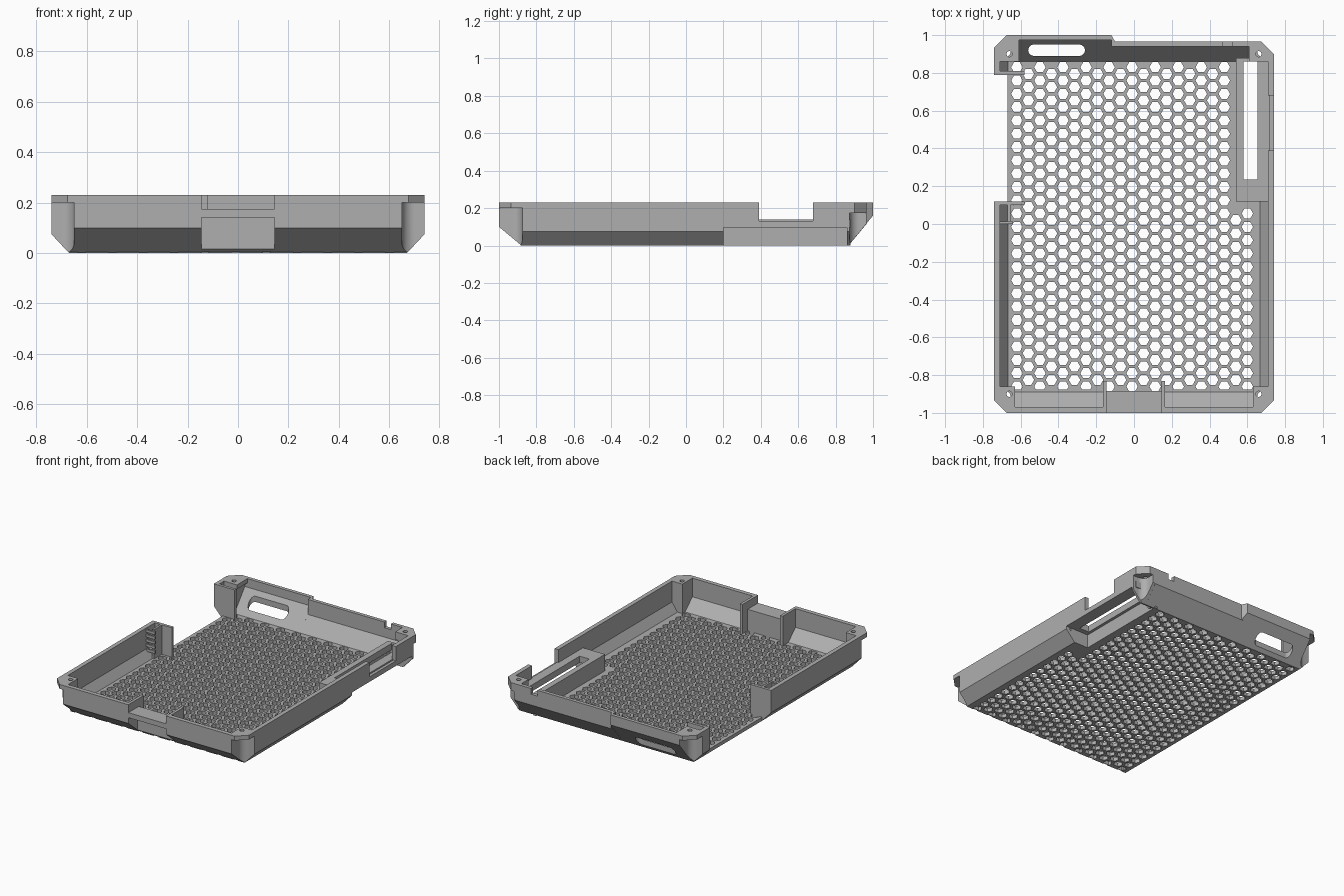
import bpy, bmesh, math
from mathutils import Vector

if "Cube" in bpy.data.objects:
    bpy.data.objects.remove(bpy.data.objects["Cube"])

grey = bpy.data.materials.new("mid grey")
grey.diffuse_color = (0.43, 0.43, 0.43, 1)
grey.use_nodes = True
grey.node_tree.nodes["Principled BSDF"].inputs["Base Color"].default_value = grey.diffuse_color

# Sloped lower edges of the tray: (point, outward normal)
RIGHT = ((0.67, 0, 0), (0.075, 0, -0.07))
LEFT = ((-0.67, 0, 0), (-0.075, 0, -0.07))
FRONT = ((0, -0.88, 0), (0, -0.10, -0.12))
BACK = ((0, 0.87, 0), (0, 0.16, -0.13))


def finish(name, bm, planes=()):
    """Trim by planes, cap the cuts and make an object."""
    for co, no in planes:
        geom = bm.verts[:] + bm.edges[:] + bm.faces[:]
        bmesh.ops.bisect_plane(bm, geom=geom, dist=1e-5, plane_co=co,
                               plane_no=Vector(no).normalized(), clear_outer=True)
        rim = [e for e in bm.edges if e.is_boundary]
        if rim:
            bmesh.ops.holes_fill(bm, edges=rim, sides=0)
    bmesh.ops.recalc_face_normals(bm, faces=bm.faces[:])
    me = bpy.data.meshes.new(name)
    bm.to_mesh(me)
    bm.free()
    me.materials.append(grey)
    ob = bpy.data.objects.new(name, me)
    bpy.context.collection.objects.link(ob)
    return ob


def prism(name, pts, axis, lo, hi, planes=()):
    """Extrude a 2D outline along an axis; outline uses the other two axes in order."""
    bm = bmesh.new()
    put = {'x': lambda a, b: (lo, a, b), 'y': lambda a, b: (a, lo, b),
           'z': lambda a, b: (a, b, lo)}[axis]
    face = bm.faces.new([bm.verts.new(put(a, b)) for a, b in pts])
    out = bmesh.ops.extrude_face_region(bm, geom=[face])
    step = Vector([(hi - lo) if c == axis else 0 for c in 'xyz'])
    bmesh.ops.translate(bm, vec=step,
                        verts=[g for g in out['geom'] if isinstance(g, bmesh.types.BMVert)])
    return finish(name, bm, planes)


def box(name, x0, x1, y0, y1, z0, z1, planes=()):
    return prism(name, [(x0, y0), (x1, y0), (x1, y1), (x0, y1)], 'z', z0, z1, planes)


def arc(cx, cy, r, a0, a1, n=12):
    return [(cx + r * math.cos(math.radians(a0 + (a1 - a0) * i / n)),
             cy + r * math.sin(math.radians(a0 + (a1 - a0) * i / n))) for i in range(n + 1)]


def cut(ob, tool):
    m = ob.modifiers.new("cut", 'BOOLEAN')
    m.operation, m.solver, m.object = 'DIFFERENCE', 'EXACT', tool
    tool.hide_render = True
    tool.hide_viewport = True


# Honeycomb floor: lattice of hexagons, rings where there is a hole
DX, T = 0.061, 0.025
PITCH = DX * 2 / math.sqrt(3)
bm = bmesh.new()
for i in range(-2, 23):
    for k in range(-2, 27):
        cx = -0.62 + DX * i
        cy = 0.83 - PITCH * (k + (0.5 if i % 2 else 0))
        hexa = lambda r: [bm.verts.new((cx + r * math.cos(j * math.pi / 3),
                                        cy + r * math.sin(j * math.pi / 3), 0)) for j in range(6)]
        outer = hexa(PITCH / math.sqrt(3))
        if 0 <= i <= (20 if cy < 0.09 else 18) and -0.87 < cy < 0.84:
            inner = hexa(0.0305)
            for j in range(6):
                n = (j + 1) % 6
                bm.faces.new((outer[j], outer[n], inner[n], inner[j]))
        else:
            bm.faces.new(outer)
bmesh.ops.remove_doubles(bm, verts=bm.verts[:], dist=1e-4)
for co, no, clear in (((0.67, 0, 0), (1, 0, 0), True), ((-0.67, 0, 0), (-1, 0, 0), True),
                      ((0, -0.885, 0), (0, -1, 0), True), ((0, 0.87, 0), (0, 1, 0), True),
                      ((0.555, 0, 0), (1, 0, 0), False), ((0, 0.2, 0), (0, 1, 0), False)):
    bmesh.ops.bisect_plane(bm, geom=bm.verts[:] + bm.edges[:] + bm.faces[:], dist=1e-5,
                           plane_co=co, plane_no=no, clear_outer=clear)
# open the floor under the side pocket
gone = [f for f in bm.faces if f.calc_center_median().x > 0.555 and f.calc_center_median().y > 0.2]
bmesh.ops.delete(bm, geom=gone, context='FACES')
out = bmesh.ops.extrude_face_region(bm, geom=bm.faces[:], use_keep_orig=True)
bmesh.ops.translate(bm, vec=(0, 0, T),
                    verts=[g for g in out['geom'] if isinstance(g, bmesh.types.BMVert)])
finish("honeycomb_floor", bm)

# Side walls with a sloped foot
side = [(0.74, 0.23), (0.74, 0.075), (0.67, 0), (0.66, 0), (0.66, T), (0.668, T), (0.71, 0.085), (0.71, 0.23)]
mirror_side = [(-x, z) for x, z in side]
prism("right_wall", side, 'y', -0.87, 0.2)
prism("left_wall", mirror_side, 'y', -0.87, 0.12)
prism("left_wall_stub", mirror_side, 'y', 0.79, 0.87)

# Right wall above the pocket, with a notch in its top
prism("right_upper_wall", [(0.2, 0.095), (0.87, 0.095), (0.87, 0.23), (0.68, 0.23), (0.68, 0.13),
                           (0.39, 0.13), (0.39, 0.23), (0.2, 0.23)], 'x', 0.71, 0.74)

# Pocket cover with a long slot
cover = box("pocket_cover", 0.54, 0.72, 0.12, 0.88, 0.095, 0.14)
cut(cover, box("cover_slot_cutter", 0.58, 0.655, 0.235, 0.86, 0, 0.3))
box("pocket_inner_wall", 0.54, 0.56, 0.12, 0.88, 0, 0.095)
box("pocket_front_block", 0.56, 0.70, 0.12, 0.2, 0, 0.095, [RIGHT])
box("pocket_back_wall", 0.54, 0.65, 0.86, 0.88, 0, 0.14, [BACK])
prism("pocket_round_boss", arc(0.84, 0.05, 0.037, 0, 345, 23), 'x', 0.56, 0.568)

# Front wall, two halves around the middle recess
front = [(-1, 0.23), (-1, 0.10), (-0.88, 0), (-0.875, 0), (-0.875, T), (-0.89, T), (-0.97, 0.10), (-0.97, 0.23)]
for s, label in ((-1, "left"), (1, "right")):
    prism("front_wall_" + label, front, 'x', s * 0.15, s * 0.64)
    box("front_fin_" + label, *sorted((s * 0.145, s * 0.165)), -1, -0.83, 0, 0.23, [FRONT])
box("front_shelf", -0.145, 0.145, -1, -0.885, 0.14, 0.175)
box("front_recess_panel", -0.145, 0.145, -0.9, -0.885, 0, 0.14, [FRONT])


# Back wall: deeper left half, shallower right half with a small notch
def back_profile(y, slope_z, t, top):
    return [(y, top), (y, slope_z), (0.87, 0), (0.86, 0), (0.86, T), (y - t, slope_z + 0.01), (y - t, top)]


deep = prism("back_wall_left", back_profile(1, 0.16, 0.025, 0.23), 'x', -0.63, -0.12)
slot = arc(-0.53, 0.92, 0.03, 90, 270) + arc(-0.29, 0.92, 0.03, -90, 90)
cut(deep, prism("back_slot_cutter", slot, 'z', -0.1, 0.4))
prism("back_wall_step", [(-0.12, 0.94), (-0.10, 0.94), (-0.10, 0.965), (-0.12, 1)], 'z', 0.1, 0.23, [BACK])
for n, (x0, x1, top) in enumerate(((-0.12, 0.47, 0.23), (0.47, 0.52, 0.19), (0.52, 0.63, 0.23))):
    prism(f"back_wall_right_{n}", back_profile(0.965, 0.115, 0.025, top), 'x', x0, x1)

# Corner posts: screw cap over a rounded outer recess
for label, sx, sy, Y in (("front_left", -1, -1, 1), ("front_right", 1, -1, 1),
                         ("back_left", -1, 1, 1), ("back_right", 1, 1, 0.965)):
    flip = lambda pts: [(sx * x, sy * y) for x, y in pts]
    trim = [RIGHT if sx > 0 else LEFT, BACK if sy > 0 else FRONT]
    under = 0.175 if label == "back_right" else 0.2
    x_in = 0.61 if sy > 0 else 0.63
    cap = prism(label + "_cap", flip([(x_in, 0.86), (x_in, Y), (0.675, Y), (0.74, Y - 0.065), (0.74, 0.86)]),
                'z', under, 0.23)
    hole = flip(arc(0.66, 0.9, 0.015, 0, 345, 23))
    cut(cap, prism(label + "_screw_cutter", hole, 'z', 0.1, 0.3))
    band = [(0.65, Y)] + arc(0.70, 0.925, 0.05, 180, 270) + [(0.74, 0.875), (0.74, 0.86), (0.63, 0.86), (0.63, Y)]
    post = prism(label + "_post", flip(band), 'z', 0, under, trim)
    bpy.context.view_layer.objects.active = post
    post.select_set(True)
    bpy.ops.object.shade_smooth_by_angle(angle=math.radians(30))
    post.select_set(False)

# Fins on both ends of the open left side
box("left_fin_front", -0.74, -0.58, 0.10, 0.12, 0, 0.23, [LEFT])
box("left_fin_back", -0.74, -0.58, 0.79, 0.81, 0, 0.23, [LEFT])
for n in range(5):
    z = 0.07 + n * 0.033
    box(f"left_vent_slat_{n}", -0.72, -0.64, 0, 0.012, z, z + 0.018)
box("left_vent_rib", -0.67, -0.655, 0.012, 0.10, T, 0.23)
